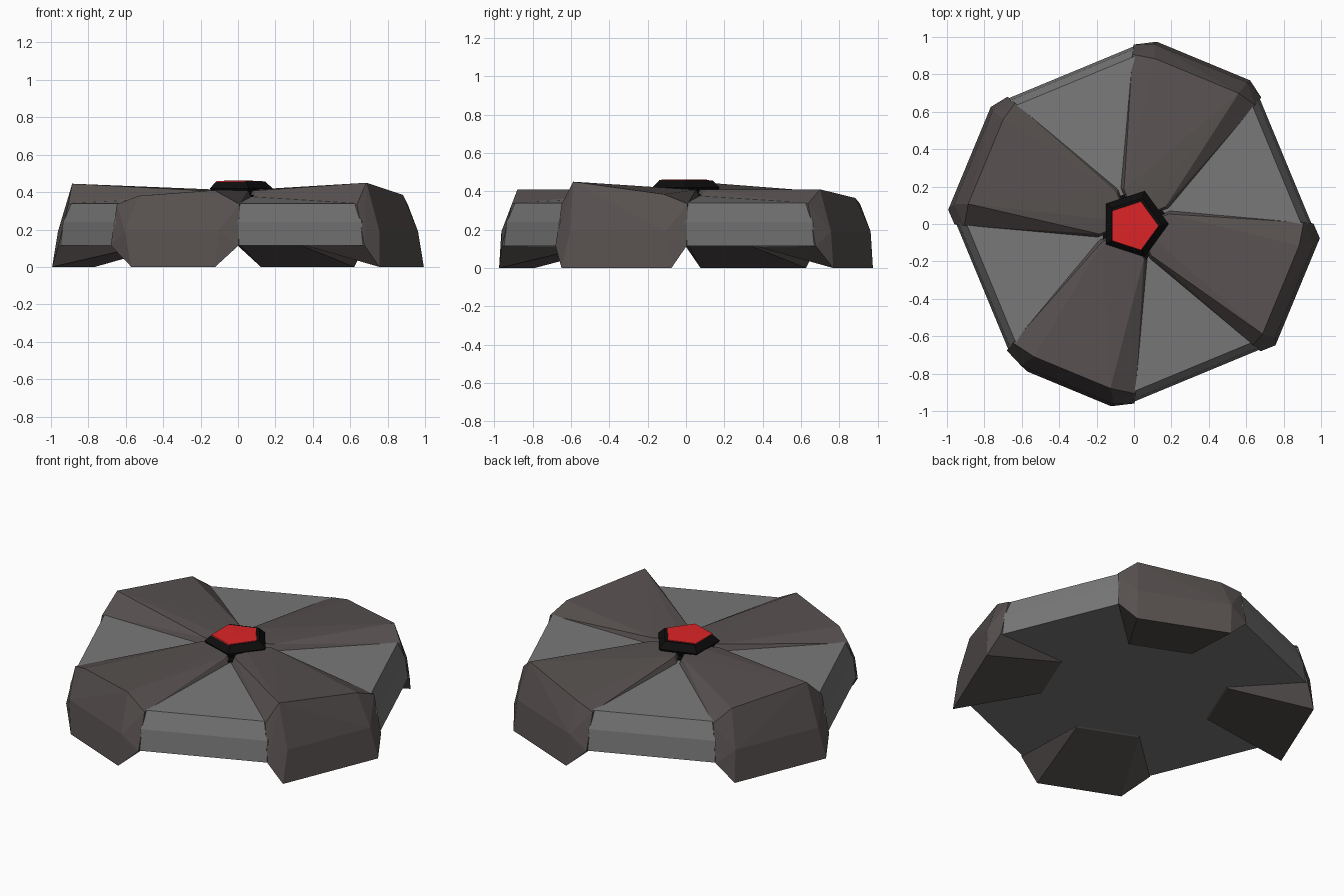
import bpy, bmesh
from math import sin, cos, radians

cube = bpy.data.objects.get("Cube")
if cube:
    bpy.data.objects.remove(cube, do_unlink=True)


def material(name, color):
    m = bpy.data.materials.new(name)
    m.use_nodes = True
    m.diffuse_color = (*color, 1)
    m.node_tree.nodes["Principled BSDF"].inputs["Base Color"].default_value = (*color, 1)
    return m


GREY = material("grey_metal", (0.19, 0.19, 0.19))
BROWN = material("brown_metal", (0.096, 0.083, 0.08))
BLACK = material("black_trim", (0.004, 0.004, 0.004))
RED = material("red_light", (0.72, 0.018, 0.02))


def finish(name, bm, mat):
    bmesh.ops.recalc_face_normals(bm, faces=bm.faces[:])
    me = bpy.data.meshes.new(name)
    bm.to_mesh(me)
    bm.free()
    me.materials.append(mat)
    ob = bpy.data.objects.new(name, me)
    bpy.context.collection.objects.link(ob)
    return ob


def stack(name, sides, rings, mat, peak=None, center=(0, 0)):
    """Faceted solid from (radius, z) rings, capped flat or with a central peak."""
    bm = bmesh.new()
    loops = []
    for r, z in rings:
        angles = [radians(360 * i / sides) for i in range(sides)]
        loops.append([bm.verts.new((center[0] + r * cos(a), center[1] + r * sin(a), z))
                      for a in angles])
    for low, high in zip(loops, loops[1:]):
        for i in range(sides):
            j = (i + 1) % sides
            bm.faces.new((low[i], low[j], high[j], high[i]))
    bm.faces.new(loops[0])
    top = bm.faces.new(loops[-1])
    if peak is not None:
        for v in bmesh.ops.poke(bm, faces=[top])["verts"]:
            v.co.z = peak
    return finish(name, bm, mat)


def arm(name, angle, foot_left, foot_right, crown_left, crown_right):
    """Wedge-shaped clamp arm: feet outside, tapering to the hub."""
    a = radians(angle)
    pts = [(0.03, 0, 0.41)]
    for s, foot, (ct, cz) in ((1, foot_left, crown_left), (-1, foot_right, crown_right)):
        pts += [(r, s * t, z) for r, t, z in (
            (0.947, foot, 0),        # foot corner
            (0.48, 0.18, 0.11),      # inner end of the underside
            (0.885, 0.37, 0.115),    # hip
            (0.93, 0.27, 0.19),      # knuckle
            (0.835, 0.355, 0.335),   # shoulder
            (0.86, ct, cz),          # crown
            (0.15, 0.14, 0.37),      # root side
            (0.15, 0.12, 0.408))]    # root top
    bm = bmesh.new()
    for r, t, z in pts:
        bm.verts.new((r * cos(a) - t * sin(a), r * sin(a) + t * cos(a), z))
    hull = bmesh.ops.convex_hull(bm, input=bm.verts[:])
    loose = set(hull["geom_interior"]) | set(hull["geom_unused"])
    bmesh.ops.delete(bm, geom=[v for v in loose if isinstance(v, bmesh.types.BMVert)],
                     context="VERTS")
    return finish(name, bm, BROWN)


# Octagonal body with a shallow peaked top
stack("body", 8, [(0.95, 0.115), (0.935, 0.24), (0.895, 0.34)], GREY, peak=0.385)

# Four clamp arms, each slightly different in width and height
arm("arm_back_left", 67.5, 0.26, 0.28, (0.23, 0.365), (0.25, 0.41))
arm("arm_back_right", 157.5, 0.31, 0.285, (0.24, 0.445), (0.25, 0.41))
arm("arm_front_right", 247.5, 0.26, 0.225, (0.22, 0.41), (0.22, 0.38))
arm("arm_front_left", 337.5, 0.31, 0.31, (0.23, 0.385), (0.28, 0.45))

# Hub and its light
stack("hub_base", 5, [(0.205, 0.36), (0.205, 0.385)], BLACK)
stack("hub", 5, [(0.16, 0.38), (0.185, 0.42), (0.145, 0.457)], BLACK)
stack("hub_light", 5, [(0.138, 0.455), (0.136, 0.46)], RED, peak=0.462, center=(-0.005, -0.01))
